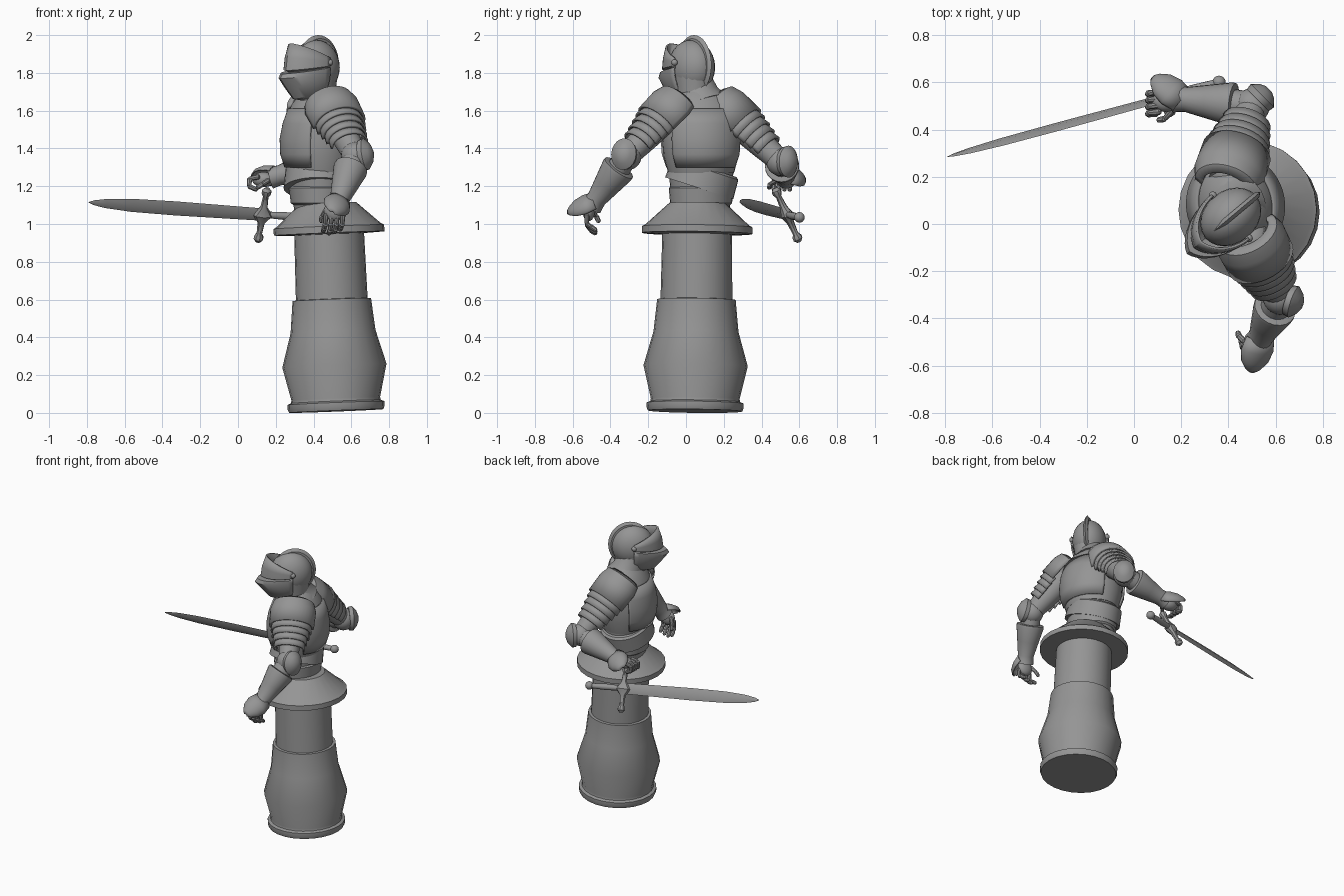
import bpy, bmesh, math
from math import sin, cos, pi
from mathutils import Vector as V

cube = bpy.data.objects.get("Cube")
if cube:
    bpy.data.objects.remove(cube)

steel = bpy.data.materials.new("plain grey steel")
steel.use_nodes = True
GREY = (0.3, 0.3, 0.3, 1)
steel.diffuse_color = GREY
steel.node_tree.nodes["Principled BSDF"].inputs["Base Color"].default_value = GREY
parts = []


def finish(name, bm, thick=0):
    bmesh.ops.recalc_face_normals(bm, faces=bm.faces[:])
    me = bpy.data.meshes.new(name)
    bm.to_mesh(me)
    bm.free()
    me.materials.append(steel)
    ob = bpy.data.objects.new(name, me)
    bpy.context.collection.objects.link(ob)
    if thick:
        mod = ob.modifiers.new("plate", "SOLIDIFY")
        mod.thickness, mod.offset = thick, 0
    parts.append(ob)
    return ob


def skin(bm, rows, closed):
    """Bridge rows of points with quads."""
    n = len(rows[0])
    vs = [[bm.verts.new(p) for p in r] for r in rows]
    for a, b in zip(vs, vs[1:]):
        for i in range(n if closed else n - 1):
            j = (i + 1) % n
            bm.faces.new((a[i], a[j], b[j], b[i]))
    if closed:
        bm.faces.new(vs[0])
        bm.faces.new(vs[-1])


def shell(name, p0, p1, profile, out=(0, 0, 1), arc=180, sides=20, thick=0.012):
    """Elliptical tube from p0 to p1; profile = (fraction, radius along out, radius across)."""
    p0, p1 = V(p0), V(p1)
    d = (p1 - p0).normalized()
    u = V(out) - d * V(out).dot(d)
    u.normalize()
    v = d.cross(u)
    closed = arc == 180
    step = 2 * math.radians(arc) / (sides if closed else sides - 1)
    angles = [-math.radians(arc) + i * step for i in range(sides)]
    rows = []
    for t, ru, *rv in profile:
        rv = rv[0] if rv else ru
        rows.append([p0.lerp(p1, t) + u * ru * cos(a) + v * rv * sin(a) for a in angles])
    bm = bmesh.new()
    skin(bm, rows, closed)
    return finish(name, bm, 0 if closed else thick)


def ball(name, loc, size, turn=0):
    bm = bmesh.new()
    bmesh.ops.create_uvsphere(bm, u_segments=24, v_segments=14, radius=1)
    ob = finish(name, bm)
    ob.location, ob.scale = loc, size
    ob.rotation_euler.z = turn
    return ob


def finger(name, points, r=0.014):
    for i, (a, b) in enumerate(zip(points, points[1:])):
        shell(f"{name}_{i}", a, b, [(-.1, r * .6), (.05, r), (.9, r * .85), (1.08, r * .4)],
              out=(.7, .7, .1), sides=8)


# Pedestal, leaning very slightly
foot = V((.52, .048, .01))
shell("pedestal", foot, foot + V((-.04, .012, 1)),
      [(0, .25), (.018, .257), (.042, .257), (.05, .238), (.065, .235), (.24, .276),
       (.42, .225), (.59, .208), (.592, .19), (.935, .185), (.94, .293), (.975, .293),
       (.985, .275), (1.1, .15)], out=(1, 0, 0), sides=24)

# Torso: depth along the facing direction, width across it
FACE = V((-.97, -.24, 0))
core, top = V((.43, .08, 0)), V((.43, .08, 1))


def body(name, rings, arc=180, out=FACE, thick=0.012):
    return shell(name, core, top, rings, out, arc, 32, thick)


body("waist", [(1.06, .13, .15), (1.2, .15, .165), (1.3, .155, .175)])
body("cuirass", [(1.27, .16, .175), (1.36, .19, .2), (1.45, .192, .208), (1.55, .175, .205),
                 (1.63, .145, .185), (1.68, .11, .14), (1.71, .08, .1)])
plate = [(1.3, .178, .185), (1.37, .2, .21), (1.45, .203, .216), (1.53, .187, .21), (1.61, .158, .19)]
body("breastplate", plate, 62)
body("backplate", plate, 58, -FACE)
shell("belt", (.42, .07, 1.19), (.42, .105, 1.3), [(0, .178, .19), (.9, .168, .185), (1, .155, .17)],
      FACE, sides=32)
body("fauld", [(1.1, .135, .155), (1.11, .15, .165), (1.19, .16, .172), (1.2, .15, .16)])
shell("gorget", (.43, .08, 1.64), (.41, .04, 1.76), [(0, .13, .14), (.4, .1, .11), (1, .095, .095)], FACE)

# Helmet
TURN = math.radians(-50)
HEAD = V((.41, .03, 1.83))
ahead, side = V((sin(TURN), -cos(TURN), 0)), V((cos(TURN), sin(TURN), 0))
ball("skull", HEAD, (.112, .14, .145), TURN)
crest_at = HEAD - ahead * .02 + V((0, 0, .012))
shell("crest", crest_at - side * .014, crest_at + side * .014,
      [(0, .14, .125), (.5, .158, .143), (1, .14, .125)], sides=36)
shell("neck_guard", HEAD - ahead * .01 + V((0, 0, -.16)), HEAD,
      [(0, .105, .09), (.3, .11, .095), (1, .13, .112)], ahead)

# Visor rows: (front height, side height, reach, half width)
bm = bmesh.new()
rows = []
for zf, zs, reach, w in [(1.955, 1.88, .165, .118), (1.88, 1.86, .19, .122), (1.815, 1.84, .2, .123),
                         (1.808, 1.835, .17, .11), (1.798, 1.83, .17, .11), (1.79, 1.825, .225, .122),
                         (1.77, 1.8, .238, .12), (1.72, 1.76, .195, .112), (1.665, 1.71, .145, .09),
                         (1.655, 1.69, .06, .07)]:
    row = []
    for i in range(-10, 11):
        a = i / 10 * pi / 2
        f = .75 * cos(a) + .25 * (1 - abs(i) / 10)
        p = HEAD + side * w * sin(a) + ahead * reach * f
        p.z = zs + (zf - zs) * f
        row.append(p)
    rows.append(row)
skin(bm, rows, False)
finish("visor", bm, .01)
for s in (-1, 1):
    ball("visor_pivot", HEAD + side * s * .118 + V((0, 0, .025)), (.017, .017, .017))

# Arms
ARMS = {
    "left": dict(sh=V((.48, -.04, 1.64)), el=V((.62, -.31, 1.36)), wr=V((.53, -.49, 1.11)),
                 tip=V((.5, -.625, 1.06)), wing=V((.85, -.3, .15)), back=V((.3, -.8, .5))),
    "right": dict(sh=V((.39, .17, 1.635)), el=V((.5, .5, 1.33)), wr=V((.19, .53, 1.25)),
                  tip=V((.08, .62, 1.24)), wing=V((.6, .6, 0)), back=V((0, .6, .6))),
}
for who, a in ARMS.items():
    sh, el, wr = a["sh"], a["el"], a["wr"]
    ball(who + "_shoulder", sh.lerp(el, .12), (.09, .09, .09))
    shell(who + "_upper_arm", sh, el, [(0, .08), (.5, .078), (.75, .07), (1, .06)])
    shell(who + "_pauldron", sh, el, [(-.04, .085, .1), (0, .115, .13), (.12, .128, .145),
                                      (.4, .125, .142)], arc=105, thick=.014)
    for k in range(4):
        t, r = .36 + k * .1, .115 - k * .01
        shell(f"{who}_lame_{k}", sh, el, [(t, r - .008, r + .01), (t + .13, r, r + .015)], arc=110)
    # Elbow cup with side wing
    ball(who + "_elbow_cup", el, (.075, .075, .075))
    wing = a["wing"].normalized()
    shell(who + "_elbow_wing", el + wing * .035, el + wing * .1,
          [(0, .08, .065), (.4, .085, .07), (.8, .055, .045), (1, .02, .02)])
    # Forearm, flared gauntlet and hand plate
    shell(who + "_forearm", el, wr, [(0, .06), (.4, .065), (1, .045)])
    shell(who + "_gauntlet", el, wr, [(.24, .08), (.25, .09), (.3, .091), (.6, .072), (.9, .053), (1, .056), (1.06, .06)])
    shell(who + "_hand_plate", wr, a["tip"], [(-.1, .05, .06), (.3, .05, .072), (.65, .04, .06),
                                              (.9, .02, .032), (1, .006, .01)],
          out=a["back"], arc=95, thick=.008)

# Open left hand, fingers hanging
ball("left_palm", (.51, -.515, 1.07), (.055, .033, .055))
for k in range(4):
    x = .465 + k * .03
    drop = .012 * abs(k - 1.2)
    finger(f"left_finger_{k}", [(x, -.525, 1.05), (x - .003, -.525, 1.0),
                                (x - .008, -.505, .965 + drop), (x - .015, -.475, .945 + drop)])
finger("left_thumb", [(.47, -.5, 1.08), (.445, -.475, 1.04), (.44, -.46, 1.01)])

# Closed right hand
ball("right_palm", (.135, .52, 1.235), (.06, .045, .04))
for k in range(4):
    y = .475 + k * .028
    finger(f"right_finger_{k}", [(.11, y, 1.25), (.062, y - .005, 1.24), (.058, y - .01, 1.2),
                                 (.1, y - .01, 1.18)])
finger("right_thumb", [(.16, .48, 1.23), (.13, .445, 1.21), (.1, .44, 1.19)])

# Sword
hilt, point = V((.13, .535, 1.05)), V((-.79, .285, 1.115))
low, high = V((.105, .6, .905)), V((.155, .47, 1.19))
across = high - low
shell("blade", hilt, point, [(0, .036, .01), (.1, .037, .01), (.5, .041, .01), (.75, .038, .009),
                             (.9, .027, .007), (.97, .014, .005), (1, .002, .002)], across, sides=4)
shell("crossguard", low, high, [(0, .012), (.05, .026), (.1, .026), (.16, .015), (.36, .02), (.5, .058, .035),
                                (.64, .02), (.84, .015), (.9, .026), (.95, .026), (1, .012)],
      out=point - hilt, sides=8)
pommel = V((.36, .6, 1.035))
shell("grip", hilt, pommel, [(0, .016), (.5, .021), (1, .016)], across, sides=12)
ball("pommel", pommel, (.028, .028, .028))

# Smooth shading with crisp edges
bpy.ops.object.select_all(action="DESELECT")
for ob in parts:
    ob.select_set(True)
bpy.context.view_layer.objects.active = parts[0]
bpy.ops.object.shade_smooth_by_angle(angle=math.radians(35))
